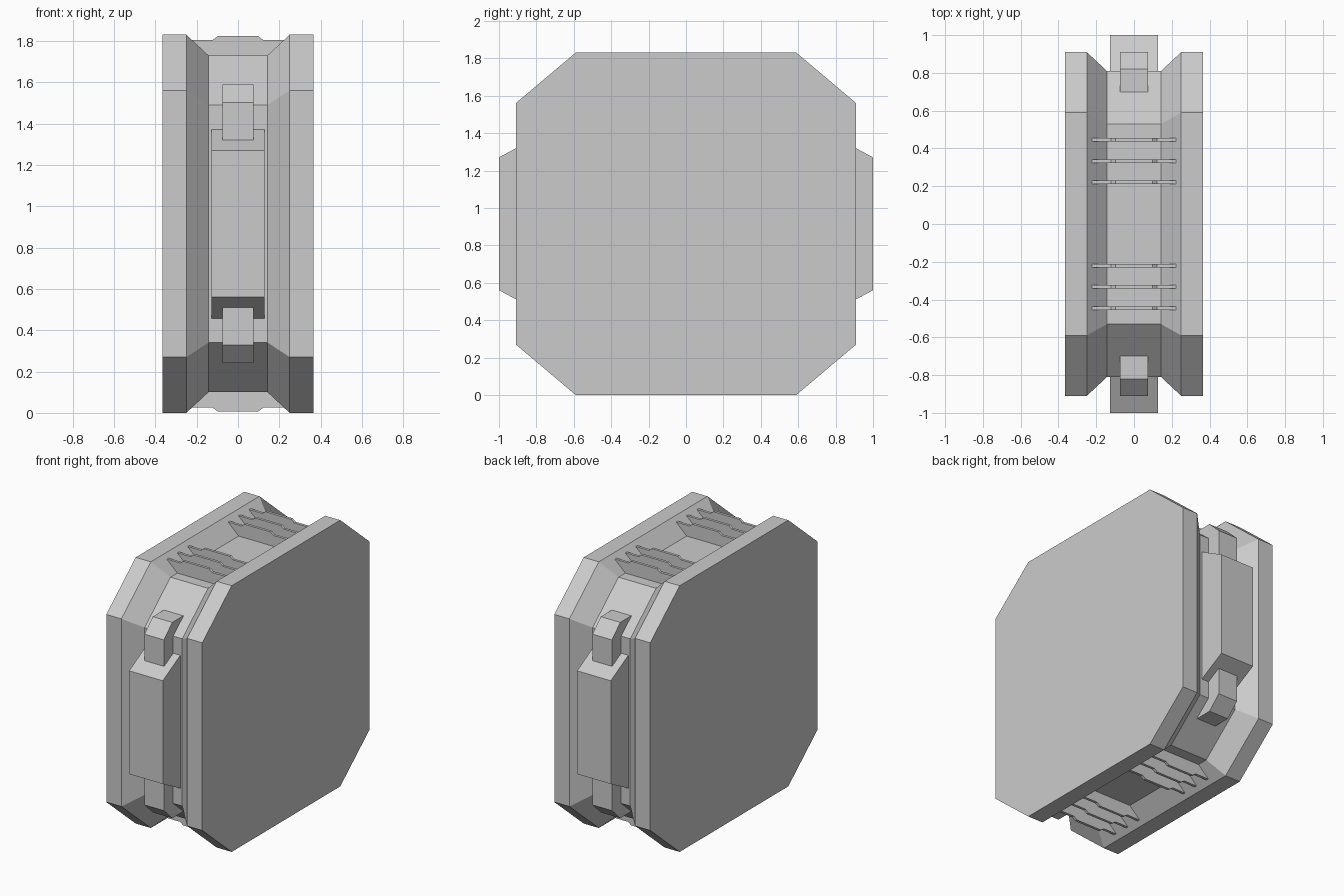
import bpy, bmesh

if "Cube" in bpy.data.objects:
    bpy.data.objects.remove(bpy.data.objects["Cube"])

MID = 0.915  # height of the model's centre


def make_object(name, bm):
    bmesh.ops.recalc_face_normals(bm, faces=bm.faces)
    mesh = bpy.data.meshes.new(name)
    bm.to_mesh(mesh)
    bm.free()
    obj = bpy.data.objects.new(name, mesh)
    bpy.context.collection.objects.link(obj)
    return obj


def loft(name, rings):
    """Skin matching rings of points and cap both ends."""
    bm = bmesh.new()
    rows = [[bm.verts.new(p) for p in ring] for ring in rings]
    n = len(rows[0])
    for a, b in zip(rows, rows[1:]):
        for i in range(n):
            bm.faces.new((a[i], a[(i + 1) % n], b[(i + 1) % n], b[i]))
    bm.faces.new(rows[0])
    bm.faces.new(rows[-1])
    return make_object(name, bm)


def octagon(x, y_flat, y_max, z_flat, z_max):
    quarter = [(y_max, z_flat), (y_flat, z_max)]
    pts = quarter + [(-y, z) for y, z in reversed(quarter)]
    pts += [(-y, -z) for y, z in pts]
    return [(x, y, MID + z) for y, z in pts]


# grooved octagonal body
outer = (0.59, 0.91, 0.645, 0.915)
inner = (0.53, 0.81, 0.575, 0.815)
stations = [(-0.365, outer), (-0.25, outer), (-0.143, inner),
            (0.143, inner), (0.25, outer), (0.365, outer)]
loft("body", [octagon(x, *size) for x, size in stations])

# side blocks and clips, profiles given as (y, height from centre)
block = [(0.79, -0.468), (1.0, -0.355), (1.0, 0.355), (0.79, 0.468)]
clip = [(0.79, 0.405), (0.91, 0.405), (0.91, 0.587), (0.82, 0.673),
        (0.70, 0.673), (0.70, 0.55)]
for sy, side in ((-1, "front"), (1, "back")):
    loft(side + "_block",
         [[(x, sy * y, MID + z) for y, z in block] for x in (-0.128, 0.128)])
    for sz, level in ((1, "upper"), (-1, "lower")):
        loft(f"{side}_{level}_clip",
             [[(x, sy * y, MID + sz * z) for y, z in clip]
              for x in (-0.074, 0.074)])

# thin stepped fins across the top and bottom grooves
half = [(0.145, 0.80), (0.222, 0.875), (0.222, 0.89), (0.122, 0.89), (0.098, 0.908)]
fin = half + [(-x, z) for x, z in reversed(half)]
for sz, level in ((1, "top"), (-1, "bottom")):
    for sy, side in ((-1, "front"), (1, "back")):
        for i, y in enumerate((0.22, 0.333, 0.446)):
            loft(f"{level}_{side}_fin_{i + 1}",
                 [[(x, sy * (y + t), MID + sz * z) for x, z in fin]
                  for t in (-0.009, 0.009)])
